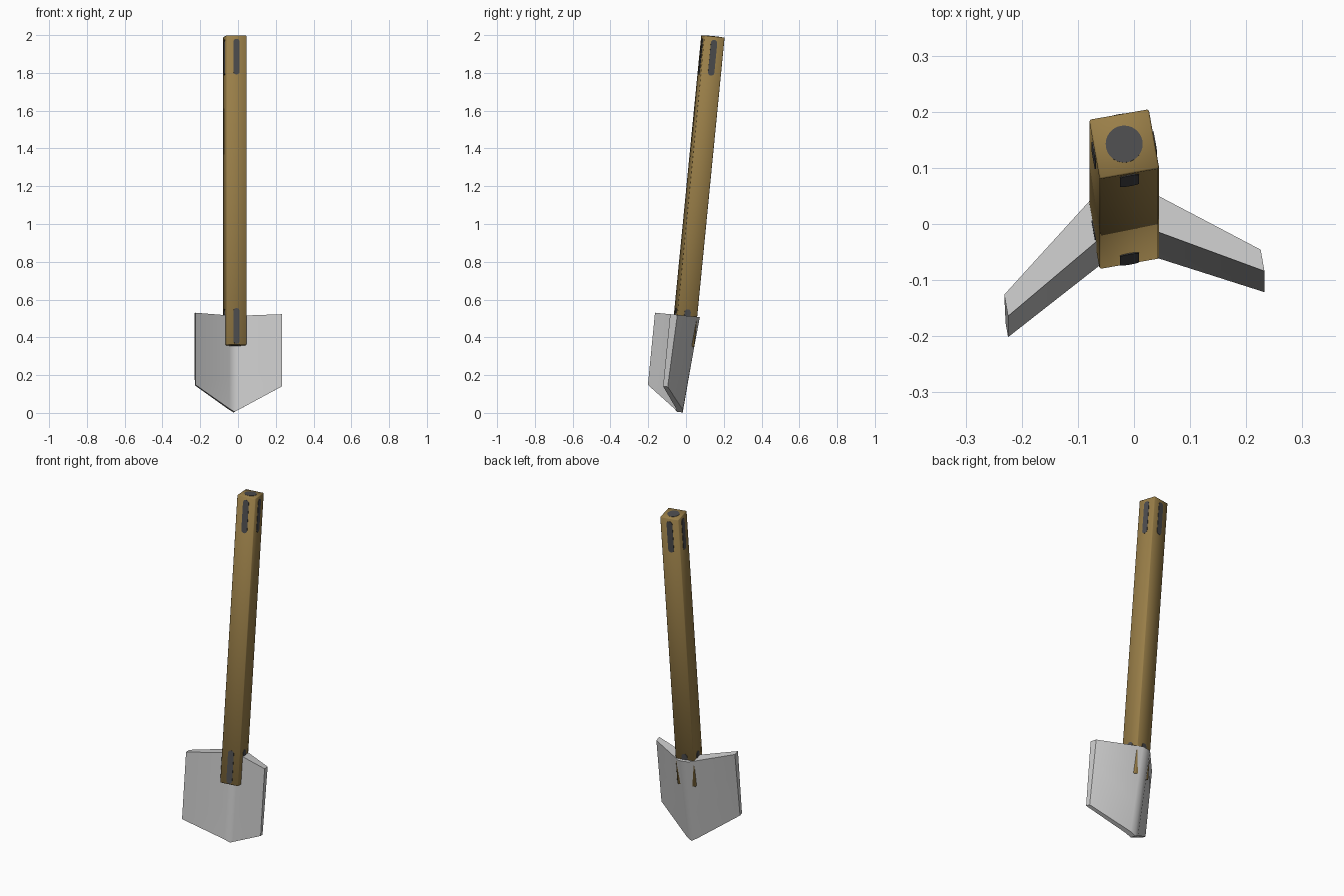
import bpy, bmesh, math
from mathutils import Matrix, Vector

if "Cube" in bpy.data.objects:
    bpy.data.objects.remove(bpy.data.objects["Cube"])

# Shared frame: the shovel is twisted 10 degrees and leans back
FRAME = (Matrix.Translation((-0.0175, -0.053, 0))
         @ Matrix.Rotation(math.radians(-5.6), 4, 'X')
         @ Matrix.Rotation(math.radians(10), 4, 'Z'))
HALF = 0.054
LOW, HIGH = 0.357, 2.003


def material(name, color):
    m = bpy.data.materials.new(name)
    m.diffuse_color = (*color, 1)
    m.use_nodes = True
    m.node_tree.nodes["Principled BSDF"].inputs["Base Color"].default_value = m.diffuse_color
    return m


def finish(bm, name, mat=None, angle=None):
    bmesh.ops.recalc_face_normals(bm, faces=bm.faces)
    bm.transform(FRAME)
    me = bpy.data.meshes.new(name)
    bm.to_mesh(me)
    bm.free()
    ob = bpy.data.objects.new(name, me)
    bpy.context.collection.objects.link(ob)
    if mat:
        me.materials.append(mat)
    if angle:
        bpy.ops.object.select_all(action='DESELECT')
        ob.select_set(True)
        bpy.context.view_layer.objects.active = ob
        bpy.ops.object.shade_smooth_by_angle(angle=math.radians(angle))
    return ob


def prism(outline, depth, matrix, name, mat):
    """Extrude a flat outline into a thin raised plate."""
    bm = bmesh.new()
    face = bm.faces.new([bm.verts.new((x, y, -0.002)) for x, y in outline])
    new = bmesh.ops.extrude_face_region(bm, geom=[face])['geom']
    bmesh.ops.translate(bm, vec=(0, 0, depth + 0.002),
                        verts=[v for v in new if isinstance(v, bmesh.types.BMVert)])
    bm.transform(matrix)
    return finish(bm, name, mat)


def arc(cx, cy, r, a0, a1, n):
    return [(cx + r * math.cos(a0 + (a1 - a0) * i / n),
             cy + r * math.sin(a0 + (a1 - a0) * i / n)) for i in range(n + 1)]


wood = material("wood", (0.32, 0.21, 0.065))
dark = material("dark_inlay", (0.075, 0.075, 0.078))

# Handle: square shaft with slightly softened edges
bm = bmesh.new()
bmesh.ops.create_cube(bm, size=1, matrix=Matrix.Translation((0, 0, (LOW + HIGH) / 2))
                      @ Matrix.Diagonal((2 * HALF, 2 * HALF, HIGH - LOW, 1)))
bmesh.ops.bevel(bm, geom=bm.edges[:], offset=0.003, segments=1, affect='EDGES')
finish(bm, "handle", wood, 60)

# Rounded inlays on all four sides, near both ends
R, L = 0.017, 0.078
slot = arc(0, L, R, 0, math.pi, 10) + arc(0, -L, R, math.pi, 2 * math.pi, 10)
for label, w in (("lower", LOW + 0.1), ("upper", HIGH - 0.113)):
    for i in range(4):
        m = (Matrix.Rotation(i * math.pi / 2, 4, 'Z')
             @ Matrix.Translation((0, -HALF, w))
             @ Matrix.Rotation(math.pi / 2, 4, 'X'))
        prism(slot, 0.002, m, f"{label}_inlay_{i + 1}", dark)

# Round caps at the shaft ends
disc = arc(0, 0, 0.033, 0, 2 * math.pi, 32)[:-1]
prism(disc, 0.0015, Matrix.Translation((0, 0, HIGH)), "top_cap", dark)
prism(disc, 0.0015, Matrix.Translation((0, 0, LOW)) @ Matrix.Rotation(math.pi, 4, 'X'),
      "bottom_cap", dark)

# Blade: V-shaped plate, thick at the spine and thinner at wings and tip
# columns: x, front y, back y at top, back y at bottom, bottom height
half = [(0.0, 0.004, 0.074, 0.036, 0.006),
        (0.03, -0.006, 0.072, 0.028, 0.022),
        (0.232, -0.124, -0.085, -0.099, 0.133)]
columns = [(-c[0], *c[1:]) for c in reversed(half[1:])] + half
TOP, ROWS = 0.517, 3
bm = bmesh.new()
grid = []
for x, front, back_top, back_low, low in columns:
    col = []
    for r in range(ROWS + 1):
        t = r / ROWS
        w = low + (TOP - low) * t
        back = back_low + (back_top - back_low) * t
        col.append((bm.verts.new((x, front, w)), bm.verts.new((x, back, w))))
    grid.append(col)
for a, b in zip(grid, grid[1:]):
    for r in range(ROWS):
        for s in (0, 1):
            bm.faces.new((a[r][s], b[r][s], b[r + 1][s], a[r + 1][s]))
    for r in (0, ROWS):
        bm.faces.new((a[r][0], b[r][0], b[r][1], a[r][1]))
for col in (grid[0], grid[-1]):
    for r in range(ROWS):
        bm.faces.new((col[r][0], col[r + 1][0], col[r + 1][1], col[r][1]))
finish(bm, "blade", None, 50)
